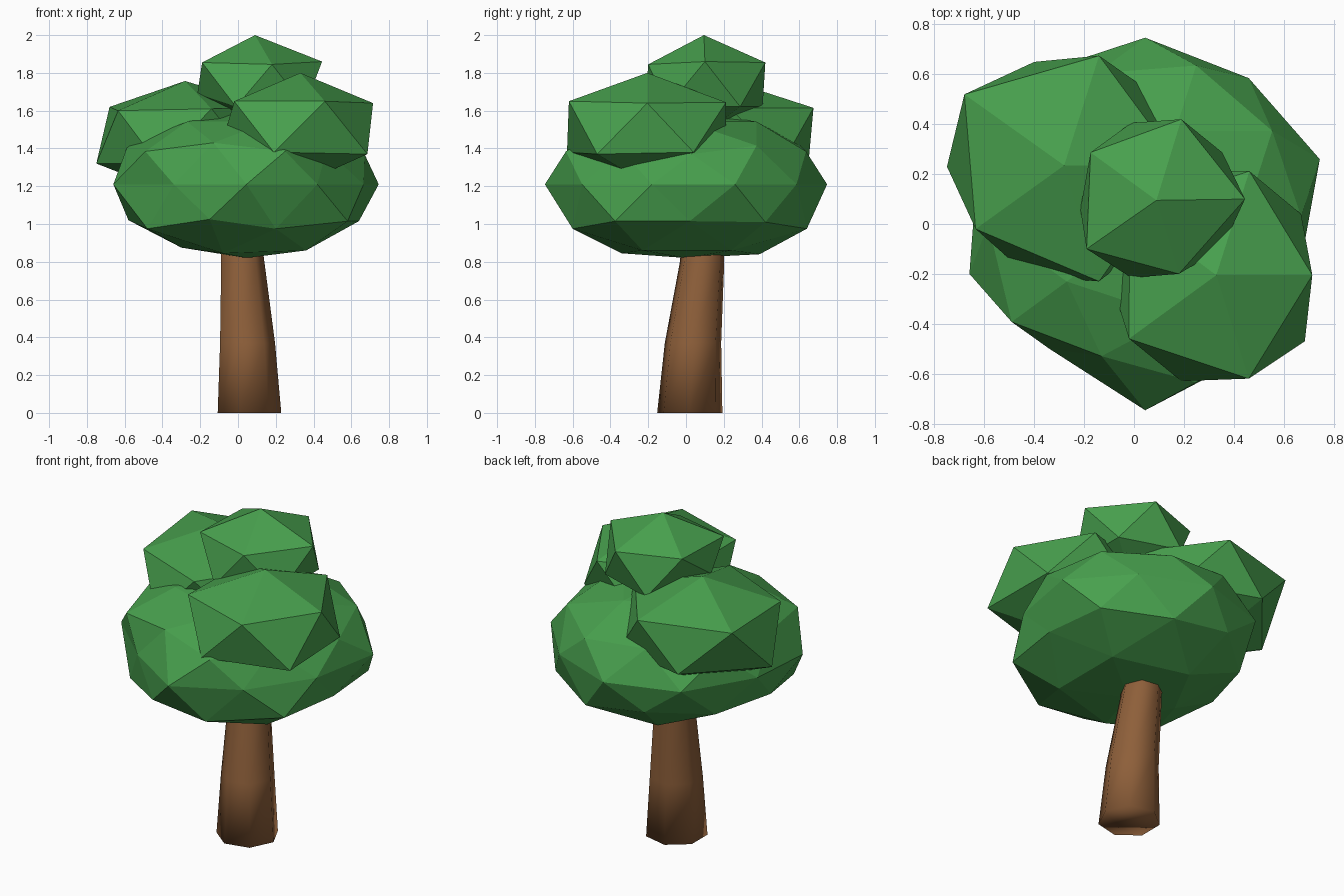
import bpy, bmesh, math
from mathutils import Vector


def material(name, rgb):
    m = bpy.data.materials.new(name)
    m.diffuse_color = (*rgb, 1)
    return m


leaf = material("leaf green", (0.064, 0.35, 0.075))
bark = material("bark brown", (0.27, 0.115, 0.042))


def add_object(name, bm, mat):
    me = bpy.data.meshes.new(name)
    bm.to_mesh(me)
    bm.free()
    me.materials.append(mat)
    ob = bpy.data.objects.new(name, me)
    bpy.context.collection.objects.link(ob)
    return ob


def clump(name, level, centre, size, nudges):
    """Flattened icosphere; each nudge pulls the nearest free corner to that point."""
    bm = bmesh.new()
    bmesh.ops.create_icosphere(bm, subdivisions=level, radius=1)
    for v in bm.verts:
        v.co = Vector(c + s * u for c, s, u in zip(centre, size, v.co))
    free = list(bm.verts)
    for p in map(Vector, nudges):
        v = min(free, key=lambda v: (v.co - p).length)
        v.co = p
        free.remove(v)
    return add_object(name, bm, leaf)


# Foliage: one wide, slightly lumpy main crown and three smaller clumps
clump("main_crown", 2, (0.045, 0, 1.21), (0.74, 0.747, 0.39),
      [(-0.34, -0.50, 1.21), (0.745, 0.26, 1.21), (-0.66, -0.20, 1.21),
       (0.665, -0.18, 1.21), (0.46, 0.585, 1.21), (0.42, -0.55, 1.21),
       (-0.63, 0.20, 1.21),
       # upper lumps
       (-0.13, -0.53, 1.43), (0.67, 0.03, 1.37), (0.47, -0.34, 1.39),
       # lower rim
       (-0.58, 0, 1.02), (-0.15, -0.62, 1.025), (0.58, -0.375, 1.015),
       (0.60, 0.42, 1.01), (-0.48, -0.37, 0.975), (0.20, -0.60, 0.975),
       (0.64, 0.02, 1.015), (0.24, 0.64, 0.975),
       # underside
       (-0.30, 0, 0.875), (0.36, -0.23, 0.86), (0.36, 0.24, 0.86),
       (-0.08, -0.34, 0.845), (-0.08, 0.39, 0.84)])
clump("top_clump", 1, (0.09, 0.095, 1.738), (0.365, 0.365, 0.262),
      [(0.445, 0.10, 1.86), (0.19, 0.42, 1.855), (-0.19, -0.10, 1.855),
       (0.18, -0.20, 1.845), (-0.215, 0.06, 1.69)])
clump("left_clump", 1, (-0.28, 0.235, 1.467), (0.52, 0.52, 0.33),
      [(-0.28, 0.235, 1.757), (-0.14, 0.675, 1.615), (-0.68, 0.52, 1.62),
       (-0.635, -0.02, 1.60), (-0.14, -0.23, 1.61), (-0.75, 0.23, 1.32),
       (-0.40, 0.65, 1.34)])
clump("right_clump", 1, (0.33, -0.205, 1.51), (0.48, 0.49, 0.30),
      [(0.33, -0.205, 1.80), (0.715, -0.205, 1.64), (-0.02, -0.46, 1.65),
       (0.46, -0.62, 1.65), (0.685, -0.47, 1.37), (0.19, -0.63, 1.38),
       (0.67, 0.04, 1.38)])

# Trunk: leaning, tapering seven-sided tube (x, y, z, radius), smooth all over
SIDES = 7
bm = bmesh.new()
rings = []
for x, y, z, r in [(0.052, 0.02, 0, 0.177), (0.043, 0.037, 0.37, 0.153),
                   (0.02, 0.084, 0.79, 0.121), (0.0, 0.10, 1.1, 0.10)]:
    rings.append([bm.verts.new((x + r * math.cos(k * math.tau / SIDES),
                                y + r * math.sin(k * math.tau / SIDES), z))
                  for k in range(SIDES)])
for a, b in zip(rings, rings[1:]):
    for k in range(SIDES):
        j = (k + 1) % SIDES
        bm.faces.new((a[k], a[j], b[j], b[k]))
bm.faces.new(rings[0][::-1])
bm.faces.new(rings[-1])
for f in bm.faces:
    f.smooth = True
add_object("trunk", bm, bark)
